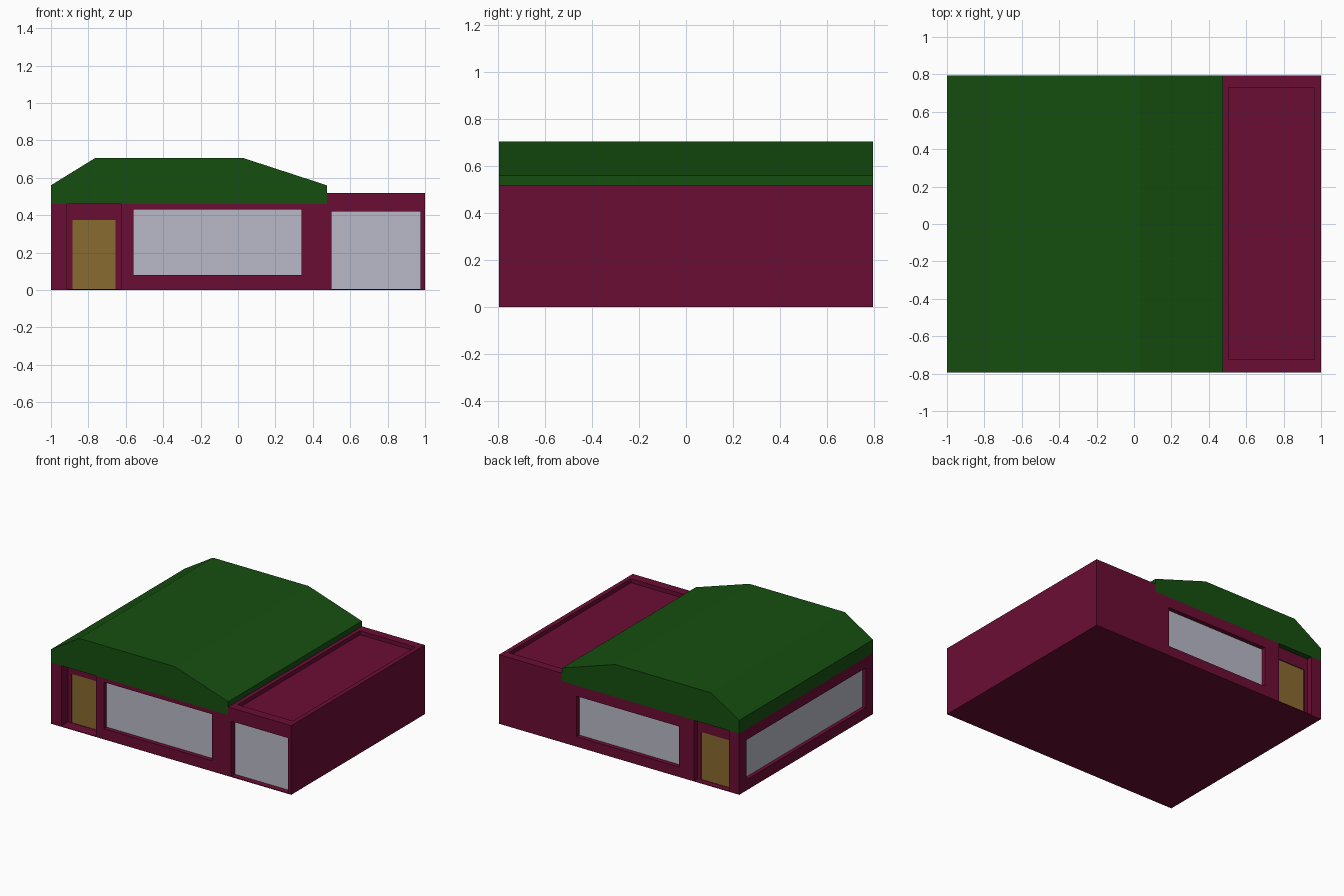
import bpy, bmesh

if "Cube" in bpy.data.objects:
    bpy.data.objects.remove(bpy.data.objects["Cube"])


def material(name, rgb):
    m = bpy.data.materials.new(name)
    m.diffuse_color = (*rgb, 1)
    m.use_nodes = True
    m.node_tree.nodes["Principled BSDF"].inputs["Base Color"].default_value = m.diffuse_color
    return m


WALL = material("burgundy", (0.147, 0.004, 0.034))
ROOF = material("green", (0.008, 0.078, 0.005))
GLASS = material("pale_grey", (0.48, 0.49, 0.57))
DOOR = material("ochre", (0.25, 0.145, 0.03))
Y = 0.795


def prism(name, profile, mat):
    """Extrude an x-z profile through the full depth of the house."""
    bm = bmesh.new()
    face = bm.faces.new([bm.verts.new((x, -Y, z)) for x, z in profile])
    ext = bmesh.ops.extrude_face_region(bm, geom=[face])
    verts = [g for g in ext["geom"] if isinstance(g, bmesh.types.BMVert)]
    bmesh.ops.translate(bm, verts=verts, vec=(0, 2 * Y, 0))
    bmesh.ops.recalc_face_normals(bm, faces=bm.faces)
    mesh = bpy.data.meshes.new(name)
    bm.to_mesh(mesh)
    bm.free()
    ob = bpy.data.objects.new(name, mesh)
    bpy.context.collection.objects.link(ob)
    mesh.materials.append(mat)
    return ob


def box(name, xs, ys, zs, mat):
    lo, hi = zip(*(sorted(r) for r in (xs, ys, zs)))
    bpy.ops.mesh.primitive_cube_add(size=1, location=[(a + b) / 2 for a, b in zip(lo, hi)])
    ob = bpy.context.object
    ob.name = name
    ob.scale = [b - a for a, b in zip(lo, hi)]
    bpy.ops.object.transform_apply(location=False, rotation=False, scale=True)
    ob.data.materials.append(mat)
    return ob


def cut(xs, ys, zs):
    cutter = box("cutter", xs, ys, zs, WALL)
    mod = walls.modifiers.new("cut", "BOOLEAN")
    mod.operation, mod.solver, mod.object = "DIFFERENCE", "EXACT", cutter
    bpy.context.view_layer.objects.active = walls
    bpy.ops.object.modifier_apply(modifier=mod.name)
    bpy.data.objects.remove(cutter)


def opening(name, side, xs, zs, depth, mat, start=0.0):
    """Recess in the front (-1) or back (1) wall, with a panel on its floor."""
    cut(xs, (side * (Y + 0.1), side * (Y - depth)), zs)
    if mat:
        d = Y - depth
        box(name, xs, (side * (d + 0.002), side * (d - 0.01)), zs, mat)


# Walls: house block plus the taller flat-roofed garage
walls = prism("walls", [(-1, 0), (1, 0), (1, 0.52), (0.475, 0.52), (0.475, 0.46), (-1, 0.46)], WALL)

# Garage roof sunk behind a low parapet
cut((0.505, 0.965), (-0.725, 0.73), (0.49, 0.7))

# Entrances: a niche up to the eaves, with a door set into its back
for label, side, depth, top in (("front", -1, 0.08, 0.375), ("back", 1, 0.04, 0.365)):
    opening(label + "_niche", side, (-0.915, -0.625), (0.005, 0.7), depth, None)
    opening(label + "_door", side, (-0.885, -0.655), (0.006, top), depth + 0.008, DOOR)

# Long windows and the garage door
opening("front_window", -1, (-0.56, 0.34), (0.08, 0.43), 0.035, GLASS)
opening("back_window", 1, (-0.5, 0.355), (0.075, 0.38), 0.035, GLASS)
opening("garage_door", -1, (0.5, 0.975), (0.005, 0.42), 0.045, GLASS)

# Left wall window
cut((-1.1, -0.97), (-0.71, 0.71), (0.08, 0.38))
box("left_window", (-0.972, -0.96), (-0.71, 0.71), (0.08, 0.38), GLASS)

# Roof: flat-topped gable with deep fascia
prism("roof", [(-1, 0.46), (0.475, 0.46), (0.475, 0.56), (0.03, 0.705), (-0.765, 0.705), (-1, 0.56)], ROOF)
